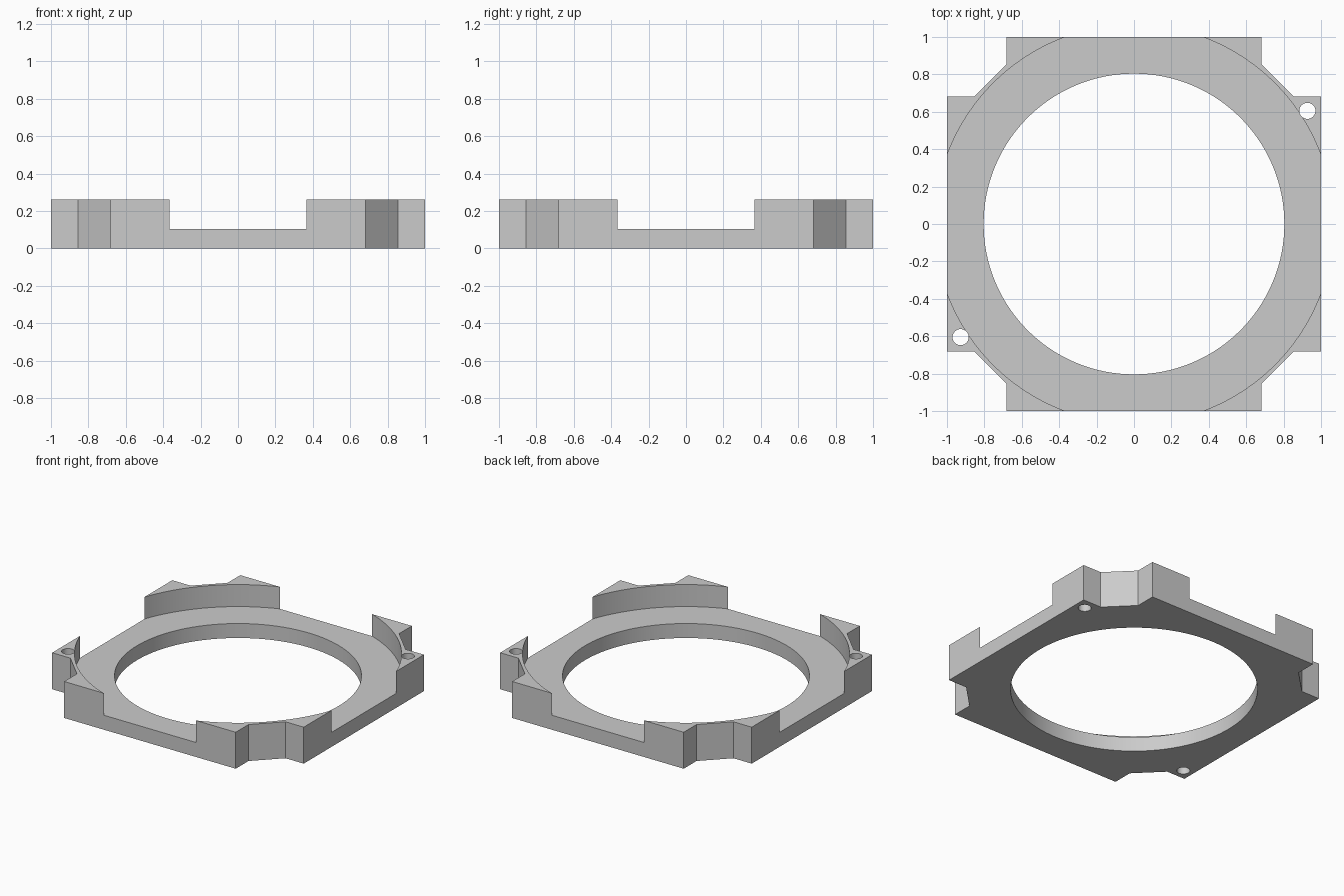
import bpy, bmesh, math

cube = bpy.data.objects.get("Cube")
if cube:
    bpy.data.objects.remove(cube, do_unlink=True)

HEIGHT, FLOOR = 0.262, 0.104
BORE_R, POCKET_R, HOLE_R = 0.804, 1.065, 0.043

grey = bpy.data.materials.new("plain grey")
grey.use_nodes = True
colour = (0.6, 0.6, 0.6, 1)
grey.diffuse_color = colour
grey.node_tree.nodes["Principled BSDF"].inputs["Base Color"].default_value = colour


def prism(name, points, z0, z1):
    """Extrude a flat outline from z0 to z1."""
    bm = bmesh.new()
    face = bm.faces.new([bm.verts.new((x, y, z0)) for x, y in points])
    top = bmesh.ops.extrude_face_region(bm, geom=[face])["geom"]
    verts = [v for v in top if isinstance(v, bmesh.types.BMVert)]
    bmesh.ops.translate(bm, verts=verts, vec=(0, 0, z1 - z0))
    bmesh.ops.recalc_face_normals(bm, faces=bm.faces)
    mesh = bpy.data.meshes.new(name)
    bm.to_mesh(mesh)
    bm.free()
    mesh.materials.append(grey)
    obj = bpy.data.objects.new(name, mesh)
    bpy.context.collection.objects.link(obj)
    return obj


def circle(radius, sides, cx=0, cy=0):
    step = math.tau / sides
    return [(cx + radius * math.cos(i * step), cy + radius * math.sin(i * step))
            for i in range(sides)]


# Square frame with a notch and chamfer repeated at each corner
corner = [(1, 0.682), (0.855, 0.682), (0.682, 0.855), (0.682, 1)]
outline = []
for turn in range(4):
    outline += corner
    corner = [(-y, x) for x, y in corner]
frame = prism("ring_frame", outline, 0, HEIGHT)

# Round pocket, central bore and two diagonal screw holes
cutters = [
    prism("pocket_cutter", circle(POCKET_R, 128), FLOOR, 1),
    prism("bore_cutter", circle(BORE_R, 128), -1, 1.1),
    prism("hole_cutter_left", circle(HOLE_R, 32, 0.927, 0.605), -1, 1.2),
    prism("hole_cutter_right", circle(HOLE_R, 32, -0.927, -0.605), -1, 1.2),
]
bpy.context.view_layer.objects.active = frame
for cutter in cutters:
    cut = frame.modifiers.new(cutter.name, "BOOLEAN")
    cut.operation, cut.solver, cut.object = "DIFFERENCE", "EXACT", cutter
    bpy.ops.object.modifier_apply(modifier=cut.name)
    bpy.data.objects.remove(cutter, do_unlink=True)

# Smooth the round walls, keep the edges sharp
bpy.ops.object.select_all(action="DESELECT")
frame.select_set(True)
bpy.ops.object.shade_smooth_by_angle(angle=math.radians(30))
